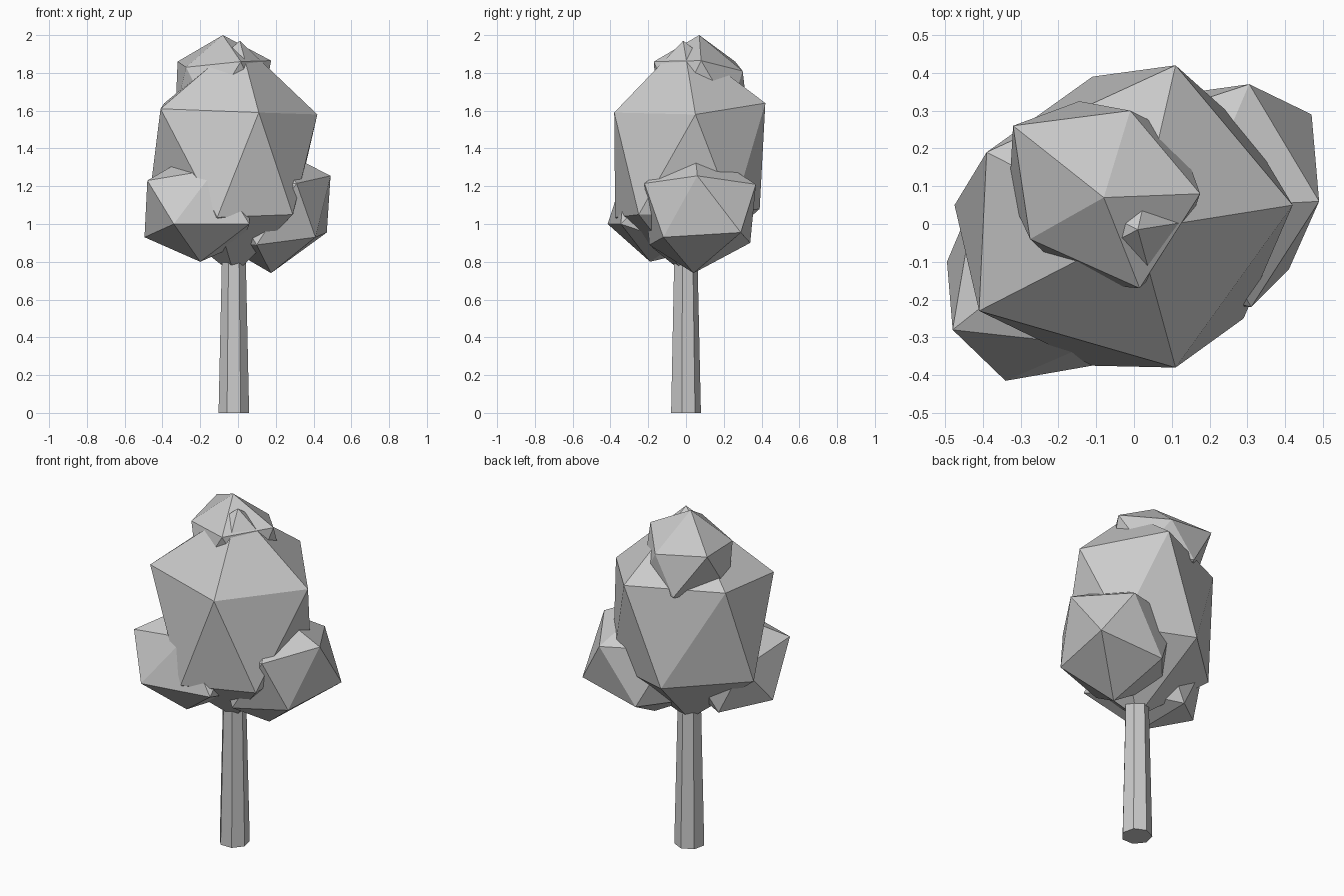
import bpy, bmesh
from mathutils import Vector, Matrix

if "Cube" in bpy.data.objects:
    bpy.data.objects.remove(bpy.data.objects["Cube"])


def finish(bm, name):
    bmesh.ops.recalc_face_normals(bm, faces=bm.faces)
    mesh = bpy.data.meshes.new(name)
    bm.to_mesh(mesh)
    bm.free()
    obj = bpy.data.objects.new(name, mesh)
    bpy.context.collection.objects.link(obj)
    return obj


def foliage(name, center, size, corners):
    """Icosahedron with its pole at corners[0] and a ring corner at corners[1];
    the nearest vertices are then pulled onto the irregular corner points."""
    c = Vector(center)
    pts = [Vector(p) for p in corners]
    z = (pts[0] - c).normalized()
    x = pts[1] - c
    x = (x - z * x.dot(z)).normalized()
    rot = Matrix((x, z.cross(x), z)).transposed().to_4x4()
    bm = bmesh.new()
    bmesh.ops.create_icosphere(
        bm, subdivisions=1, radius=1,
        matrix=Matrix.Translation(c) @ rot @ Matrix.Diagonal((*size, 1)))
    free = list(bm.verts)
    for p in pts:
        v = min(free, key=lambda w: (w.co - p).length)
        v.co = p
        free.remove(v)
    return finish(bm, name)


# Trunk: tapered seven-sided column
bm = bmesh.new()
bmesh.ops.create_cone(bm, cap_ends=True, segments=7, radius1=0.083, radius2=0.063,
                      depth=0.9, matrix=Matrix.Translation((-0.022, -0.004, 0.45)))
finish(bm, "trunk")

# Main crown: tall irregular icosahedron
foliage("main_crown", (0, 0, 1.35), (0.46, 0.46, 0.62), [
    (0.01, -0.015, 1.97),
    (0.42, 0.05, 1.58), (0.11, 0.42, 1.64), (-0.39, 0.19, 1.64),
    (-0.41, -0.23, 1.61), (0.11, -0.38, 1.59),
    (0.29, -0.25, 1.05), (-0.11, -0.375, 1.035), (-0.475, 0.05, 1.09),
    (-0.11, 0.39, 1.08), (0.30, 0.25, 1.06), (-0.02, 0, 0.73)])

# Left front clump
foliage("left_clump", (-0.22, -0.14, 1.07), (0.31,) * 3, [
    (-0.34, -0.415, 1.0), (-0.48, -0.28, 1.23), (-0.495, -0.10, 0.93),
    (-0.20, -0.19, 0.80), (0.06, -0.345, 1.0), (-0.12, -0.32, 1.29),
    (-0.24, -0.09, 1.37)])

# Right clump
foliage("right_clump", (0.185, 0.08, 1.08), (0.345,) * 3, [
    (0.49, 0.06, 1.255), (0.47, 0.29, 0.955), (0.41, -0.12, 0.93),
    (0.31, -0.22, 1.215), (0.305, 0.37, 1.21), (0.175, 0.04, 0.74),
    (0.09, 0.34, 0.90)])

# Top clump
foliage("top_clump", (-0.08, 0.08, 1.72), (0.28,) * 3, [
    (-0.08, 0.07, 2.0), (0.175, 0.08, 1.865), (-0.01, 0.30, 1.81),
    (-0.32, 0.26, 1.86), (-0.275, -0.04, 1.83), (0.015, -0.17, 1.86),
    (-0.145, 0.325, 1.60)])
